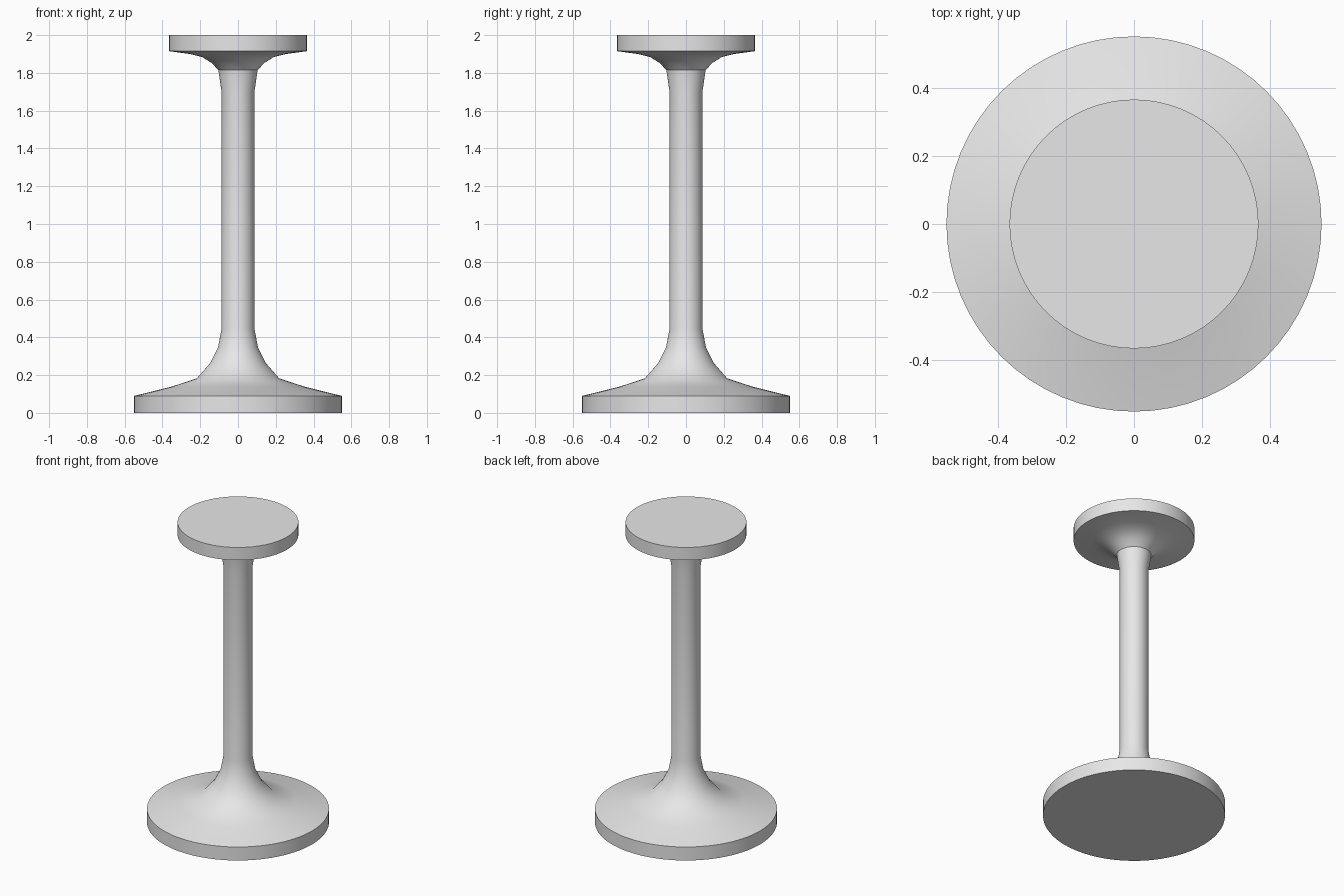
import bpy, bmesh
from math import cos, sin, tau

cube = bpy.data.objects.get("Cube")
if cube:
    bpy.data.objects.remove(cube, do_unlink=True)

SIDES = 64

grey = bpy.data.materials.new("plain light grey")
grey.use_nodes = True
colour = (0.8, 0.8, 0.8, 1)
grey.diffuse_color = colour
grey.node_tree.nodes["Principled BSDF"].inputs["Base Color"].default_value = colour


def lathe(name, profile, sharp):
    """Turn a (radius, height) profile about z, cap it, crease chosen rings."""
    bm = bmesh.new()
    rings = [[bm.verts.new((r * cos(tau * i / SIDES), r * sin(tau * i / SIDES), z))
              for i in range(SIDES)] for r, z in profile]
    for low, high in zip(rings, rings[1:]):
        for i in range(SIDES):
            j = (i + 1) % SIDES
            bm.faces.new((low[i], low[j], high[j], high[i])).smooth = True
    bm.faces.new(rings[0][::-1])
    bm.faces.new(rings[-1])
    for k in sharp:
        for i in range(SIDES):
            bm.edges.get((rings[k][i], rings[k][(i + 1) % SIDES])).smooth = False
    mesh = bpy.data.meshes.new(name)
    bm.to_mesh(mesh)
    bm.free()
    mesh.materials.append(grey)
    obj = bpy.data.objects.new(name, mesh)
    bpy.context.collection.objects.link(obj)
    return obj


# Heavy foot, flared stem and round top turned as one continuous piece
foot = [(0.55, 0), (0.55, 0.09), (0.355, 0.138), (0.218, 0.183),
        (0.147, 0.264), (0.106, 0.347), (0.087, 0.445)]
stem = [(0.087, 1.70), (0.104, 1.815)]
top = [(0.14, 1.853), (0.19, 1.884), (0.255, 1.90), (0.365, 1.915), (0.365, 2.0)]
profile = foot + stem + top
last = len(profile) - 1
neck = len(foot) + len(stem) - 1
lathe("pedestal_stand", profile, (0, 1, neck, last - 1, last))
